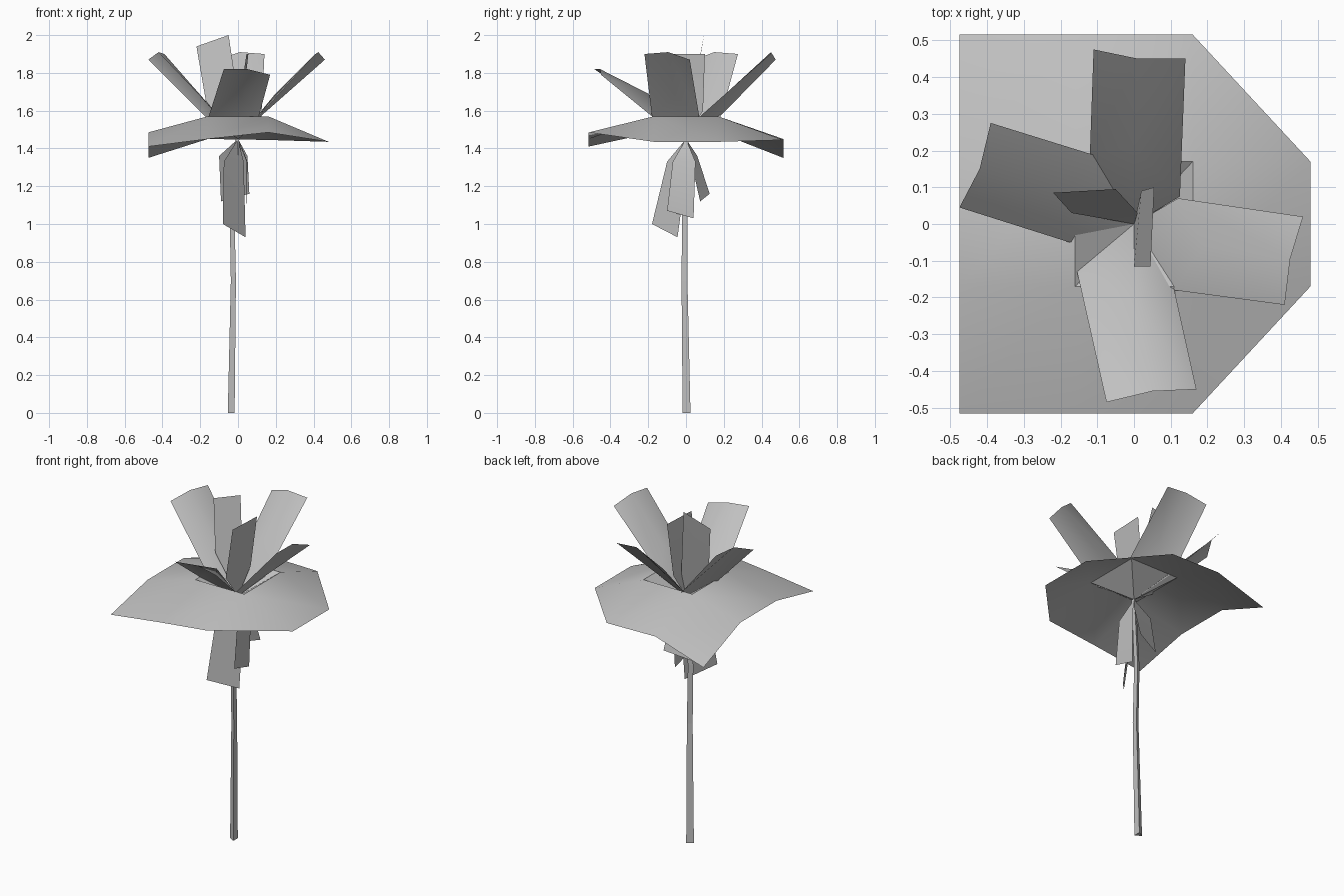
import bpy
import bmesh
import math
from mathutils import Vector

if "Cube" in bpy.data.objects:
    bpy.data.objects.remove(bpy.data.objects["Cube"], do_unlink=True)

# One plain grey for the whole flower
grey = bpy.data.materials.new("plain_grey")
grey.use_nodes = True
colour = (0.53, 0.53, 0.53, 1)
grey.diffuse_color = colour
grey.node_tree.nodes["Principled BSDF"].inputs["Base Color"].default_value = colour

ROOT = (0, 0, 1.45)


def finish(name, bm, smooth_angle=None):
    """Turn a bmesh into a named object with the shared material."""
    bmesh.ops.recalc_face_normals(bm, faces=bm.faces[:])
    mesh = bpy.data.meshes.new(name)
    bm.to_mesh(mesh)
    bm.free()
    mesh.materials.append(grey)
    obj = bpy.data.objects.new(name, mesh)
    bpy.context.collection.objects.link(obj)
    if smooth_angle:
        bpy.ops.object.select_all(action="DESELECT")
        obj.select_set(True)
        bpy.context.view_layer.objects.active = obj
        bpy.ops.object.shade_smooth_by_angle(angle=math.radians(smooth_angle))
    return obj


def blade(name, middle, tip, root=ROOT):
    """A thin sheet fanning out of the root to a middle row and a tip row."""
    bm = bmesh.new()
    start = bm.verts.new(root)
    mid = [bm.verts.new(p) for p in middle]
    end = [bm.verts.new(p) for p in tip]
    for i in range(len(mid) - 1):
        bm.faces.new((start, mid[i], mid[i + 1]))
        bm.faces.new((mid[i], end[i], end[i + 1], mid[i + 1]))
    return finish(name, bm, 60)


# Four spreading petals, each with a raised rib
blade("back_petal",
      [(-.12, .19, 1.58), (0, .21, 1.69), (.125, .075, 1.57)],
      [(-.11, .475, 1.87), (.01, .45, 1.91), (.14, .45, 1.9)])
blade("front_petal",
      [(-.155, -.13, 1.57), (0, -.2, 1.69), (.11, -.18, 1.57)],
      [(-.075, -.485, 1.82), (.05, -.455, 1.82), (.17, -.45, 1.79)])
blade("left_petal",
      [(.12, .07, 1.57), (.19, -.06, 1.68), (.11, -.18, 1.57)],
      [(.46, .02, 1.87), (.425, -.095, 1.91), (.41, -.22, 1.9)])
blade("right_petal",
      [(-.1, .185, 1.57), (-.2, .08, 1.68), (-.175, -.05, 1.57)],
      [(-.39, .275, 1.9), (-.42, .15, 1.91), (-.475, .045, 1.87)])

# Two upright inner petals
blade("tall_inner_petal",
      [(-.17, .03, 1.65), (.01, .03, 1.6)],
      [(-.22, .085, 1.94), (-.05, .095, 2)])
blade("side_inner_petal",
      [(0, -.115, 1.6), (.02, .09, 1.6)],
      [(.045, -.115, 1.9), (.055, .1, 1.9)])

# Three leaves hanging around the top of the stem
blade("front_sepal",
      [(-.075, -.1, 1.33), (.03, .01, 1.33)],
      [(-.08, -.18, 1), (.04, -.045, .93)])
blade("back_sepal",
      [(-.1, .02, 1.36), (.05, .06, 1.36)],
      [(-.09, .075, 1.12), (.06, .125, 1.16)])
blade("side_sepal",
      [(.045, -.07, 1.33), (.05, .05, 1.33)],
      [(.045, -.1, 1.07), (.045, .04, 1.03)])

# Broad collar: a square grid with two cut corners and a sunken centre
xs = (-.475, -.16, .16, .48)
ys = (-.515, -.17, .17, .515)
heights = ((1.41, 1.45, 1.485, None),
           (1.485, 1.57, 1.57, 1.435),
           (1.485, 1.57, 1.57, 1.435),
           (1.35, 1.45, 1.445, None))
bm = bmesh.new()
grid = [[bm.verts.new((x, y, z)) if z else None for x, z in zip(xs, row)]
        for y, row in zip(ys, heights)]
for j in range(3):
    for i in range(3):
        ring = [grid[j][i], grid[j][i + 1], grid[j + 1][i + 1], grid[j + 1][i]]
        ring = [v for v in ring if v]
        if i == j == 1:
            centre = bm.verts.new(ROOT)
            for k in range(4):
                bm.faces.new((ring[k], ring[(k + 1) % 4], centre))
        else:
            bm.faces.new(ring)
finish("collar", bm, 35)

# Gently bent three-sided stem
path = [(-.03, .003, 0), (-.02, -.008, .7), (-.027, -.006, 1.05), ROOT]
bm = bmesh.new()
rings = []
for point, radius in zip(path, (.024, .018, .017, .014)):
    corners = [math.radians(a) for a in (60, 180, 300)]
    rings.append([bm.verts.new(Vector(point) + radius * Vector((math.cos(a), math.sin(a), 0)))
                  for a in corners])
for low, high in zip(rings, rings[1:]):
    for k in range(3):
        n = (k + 1) % 3
        bm.faces.new((low[k], low[n], high[n], high[k]))
bm.faces.new(rings[0])
bm.faces.new(rings[-1])
finish("stem", bm)
